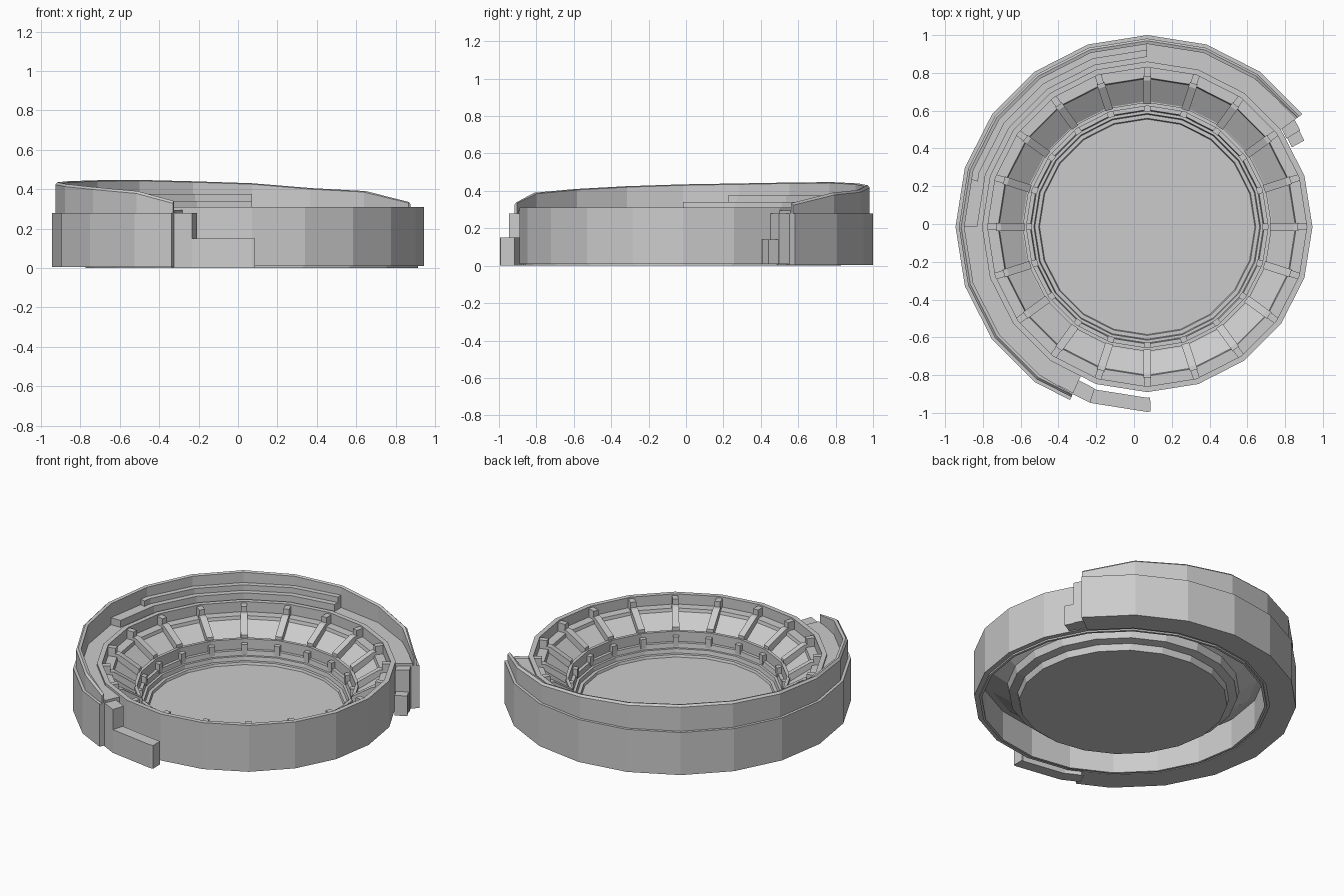
import bpy, bmesh
from math import sin, cos, radians

if "Cube" in bpy.data.objects:
    bpy.data.objects.remove(bpy.data.objects["Cube"])

CX, CY = 0.07, -0.015
STEP = 18  # twenty-sided rings


def point(r, z, a):
    # keep in-between angles on the straight side of the polygon
    k = cos(radians(9)) / cos(radians((a % STEP) - 9))
    return (CX + r * k * cos(radians(a)), CY + r * k * sin(radians(a)), z)


def finish(name, bm):
    bmesh.ops.remove_doubles(bm, verts=bm.verts, dist=1e-5)
    bmesh.ops.recalc_face_normals(bm, faces=bm.faces)
    me = bpy.data.meshes.new(name)
    bm.to_mesh(me)
    bm.free()
    ob = bpy.data.objects.new(name, me)
    bpy.context.collection.objects.link(ob)
    return ob


def sweep(name, profile, angles=None):
    """Sweep a closed (r, z) profile; profile may be a function of the angle."""
    full = angles is None
    angles = list(range(0, 360, STEP)) if full else angles
    prof = profile if callable(profile) else (lambda a: profile)
    bm = bmesh.new()
    rows = [[bm.verts.new(point(r, z, a)) for r, z in prof(a)] for a in angles]
    n = len(rows[0])
    for i in range(len(rows) if full else len(rows) - 1):
        A, B = rows[i], rows[(i + 1) % len(rows)]
        for j in range(n):
            k = (j + 1) % n
            bm.faces.new((A[j], B[j], B[k], A[k]))
    if not full:
        bm.faces.new(rows[0])
        bm.faces.new(rows[-1])
    return finish(name, bm)


def ribs(name, profile, width):
    """Repeat a flat-sided rib at every corner of the ring."""
    bm = bmesh.new()
    for a in range(0, 360, STEP):
        c, s = cos(radians(a)), sin(radians(a))
        sides = [[bm.verts.new((CX + r * c - w * s, CY + r * s + w * c, z))
                  for r, z in profile] for w in (-width / 2, width / 2)]
        n = len(profile)
        for j in range(n):
            k = (j + 1) % n
            bm.faces.new((sides[0][j], sides[0][k], sides[1][k], sides[1][j]))
        bm.faces.new(sides[0])
        bm.faces.new(sides[1])
    return finish(name, bm)


def box(r0, r1, z0, z1):
    return [(r1, z0), (r1, z1), (r0, z1), (r0, z0)]


# bowl: outer wall, tiers and hollow underside
sweep("bowl_shell", [
    (0.875, 0.01), (0.875, 0.31), (0.845, 0.31), (0.845, 0.245), (0.79, 0.245),
    (0.785, 0.225), (0.665, 0.145), (0.65, 0.145), (0.65, 0.10), (0.62, 0.10),
    (0.615, 0.07), (0.60, 0.07), (0.595, 0.045), (0.575, 0.045), (0.57, 0.03),
    (0.57, 0.0), (0.61, 0.0), (0.62, 0.04), (0.67, 0.05), (0.68, 0.10),
    (0.79, 0.18), (0.83, 0.19), (0.83, 0.0), (0.845, 0.0), (0.845, 0.01)])

# arena floor
bm = bmesh.new()
for z in (0.0, 0.03):
    bm.faces.new([bm.verts.new(point(0.572, z, a)) for a in range(0, 360, STEP)])
finish("arena_floor", bm)

# low rail between tiers, and radial ribs
sweep("tier_rail", box(0.64, 0.66, 0.10, 0.165))
ribs("upper_posts", box(0.795, 0.85, 0.24, 0.30), 0.035)
ribs("slope_ribs", [(0.80, 0.22), (0.80, 0.265), (0.775, 0.262), (0.65, 0.185),
                    (0.65, 0.13)], 0.042)
ribs("lower_posts", box(0.61, 0.655, 0.08, 0.14), 0.035)

# broken outer wall, standing around the back and left
arc = [36 + STEP * i for i in range(12)] + [246]
sweep("outer_wall_base", box(0.86, 1.015, 0.005, 0.28), arc)

# upper rim with uneven crumbling height
heights = dict(zip(arc, (0.335, 0.39, 0.405, 0.43, 0.44, 0.447, 0.445, 0.44,
                         0.435, 0.425, 0.41, 0.39, 0.34)))


def rim(a):
    end = a in (arc[0], arc[-1])
    inner = 0.982 if end else 0.968
    return [(0.997, 0.27), (0.997, heights[a] - 0.012), (0.985, heights[a]),
            (inner, heights[a] - 0.005), (inner, 0.27)]


sweep("outer_wall_rim", rim, arc)

# walkway and stepped seats behind the wall
sweep("walkway", box(0.865, 0.975, 0.26, 0.295), arc)
sweep("seat_step_low", box(0.90, 0.975, 0.28, 0.34), list(range(90, 181, STEP)))
sweep("seat_step_high", box(0.935, 0.975, 0.33, 0.375), [90, 108, 126, 144, 162, 165])

# stepped remains at the broken ends
sweep("front_ruin_high", box(0.90, 0.98, 0.0, 0.28), [245, 252])
sweep("front_ruin_low", box(0.905, 0.98, 0.0, 0.15), [250, 252, 270, 271])
sweep("right_ruin_high", box(0.88, 0.965, 0.01, 0.28), [32.3, 36, 37])
sweep("right_ruin_low", box(0.885, 0.96, 0.01, 0.14), [28.8, 33])
